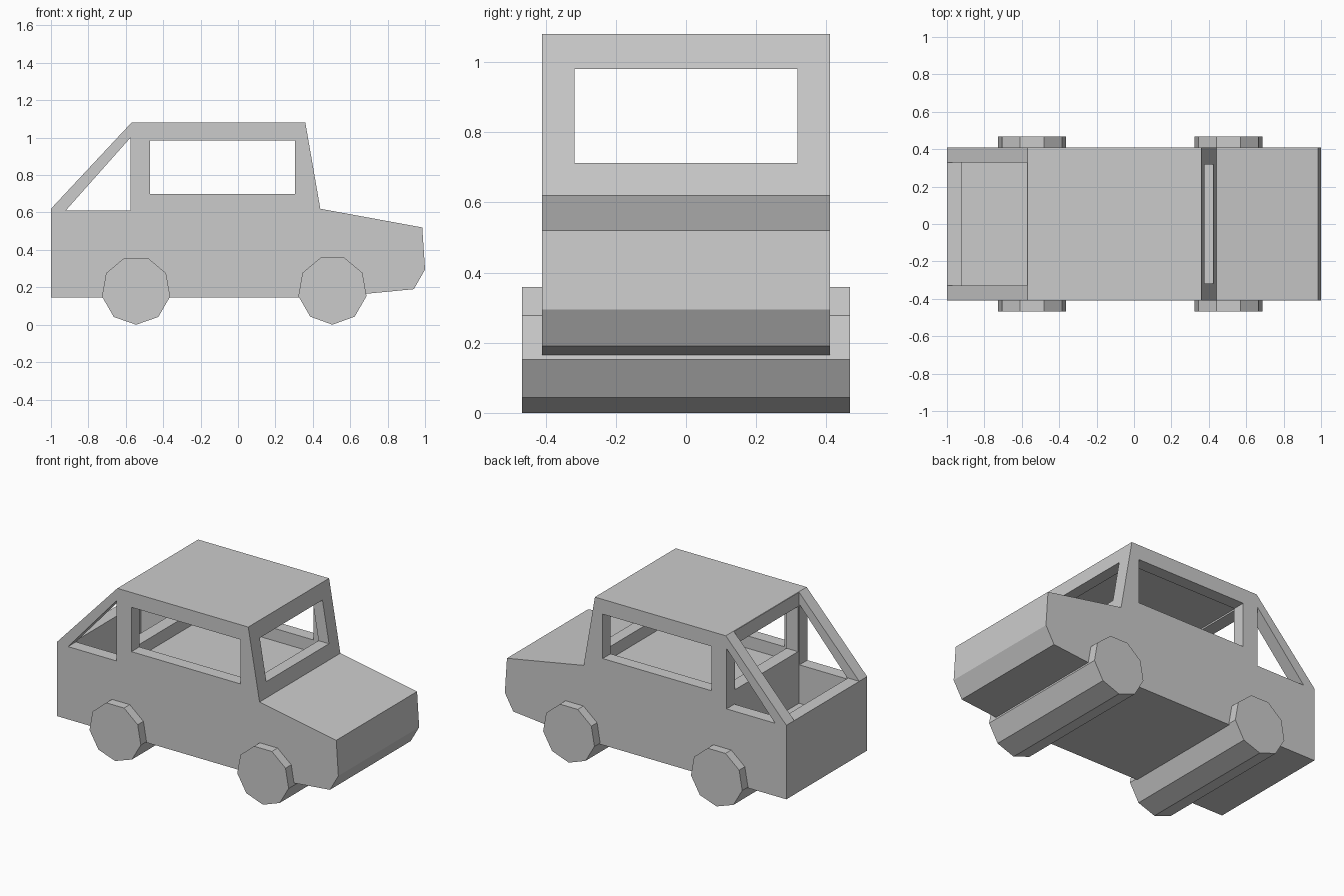
import bpy, bmesh, math

if "Cube" in bpy.data.objects:
    bpy.data.objects.remove(bpy.data.objects["Cube"])

paint = bpy.data.materials.new("plain grey")
paint.diffuse_color = (0.6, 0.6, 0.6, 1)
paint.use_nodes = True
paint.node_tree.nodes["Principled BSDF"].inputs["Base Color"].default_value = paint.diffuse_color


def prism(name, profile, half_width):
    """Extrude an x-z outline symmetrically along y."""
    bm = bmesh.new()
    face = bm.faces.new([bm.verts.new((x, -half_width, z)) for x, z in profile])
    ext = bmesh.ops.extrude_face_region(bm, geom=[face])
    verts = [v for v in ext["geom"] if isinstance(v, bmesh.types.BMVert)]
    bmesh.ops.translate(bm, vec=(0, 2 * half_width, 0), verts=verts)
    bmesh.ops.recalc_face_normals(bm, faces=bm.faces)
    mesh = bpy.data.meshes.new(name)
    bm.to_mesh(mesh)
    bm.free()
    mesh.materials.append(paint)
    obj = bpy.data.objects.new(name, mesh)
    bpy.context.collection.objects.link(obj)
    return obj


def rect(x0, x1, z0, z1):
    return [(x0, z0), (x1, z0), (x1, z1), (x0, z1)]


# Car body as one solid silhouette
body = prism("car_body", [
    (-1, 0.145), (-1, 0.62), (-0.57, 1.08), (0.36, 1.08), (0.44, 0.62),
    (0.985, 0.52), (1.0, 0.295), (0.94, 0.19), (0.68, 0.165), (0.5, 0.145)], 0.41)

# Openings: cargo bed, cabin, side windows, rear side windows, windscreen, rear window
cutters = [
    prism("bed_cutter", [(-1.1, 0.62), (-0.92, 0.62), (-0.92, 0.365),
                         (-0.572, 0.365), (-0.572, 1.3), (-1.1, 1.3)], 0.33),
    prism("cabin_cutter", [(-0.49, 0.62), (-0.49, 1.0), (0.30, 1.0), (0.365, 0.62)], 0.33),
    prism("side_window_cutter", rect(-0.47, 0.305, 0.70, 0.985), 0.6),
    prism("rear_side_window_cutter", [(-0.92, 0.612), (-0.575, 0.612), (-0.575, 1.0)], 0.6),
    prism("windscreen_cutter", rect(0.2, 0.6, 0.712, 0.98), 0.318),
    prism("rear_window_cutter", rect(-0.7, -0.4, 0.70, 0.99), 0.32),
]
bpy.context.view_layer.objects.active = body
for cutter in cutters:
    cutter.hide_render = True
    mod = body.modifiers.new(cutter.name, 'BOOLEAN')
    mod.operation = 'DIFFERENCE'
    mod.solver = 'EXACT'
    mod.object = cutter
    bpy.ops.object.modifier_apply(modifier=mod.name)
for cutter in cutters:
    bpy.data.objects.remove(cutter)

# Nine-sided wheel pairs running the full width of the car
R = 0.185
for name, x, z in (("rear_wheels", -0.545, 0.183), ("front_wheels", 0.505, 0.185)):
    outline = []
    for i in range(9):
        a = math.radians(-90 + 40 * i)
        outline.append((x + R * math.cos(a), max(0, z + R * math.sin(a))))
    prism(name, outline, 0.468)
